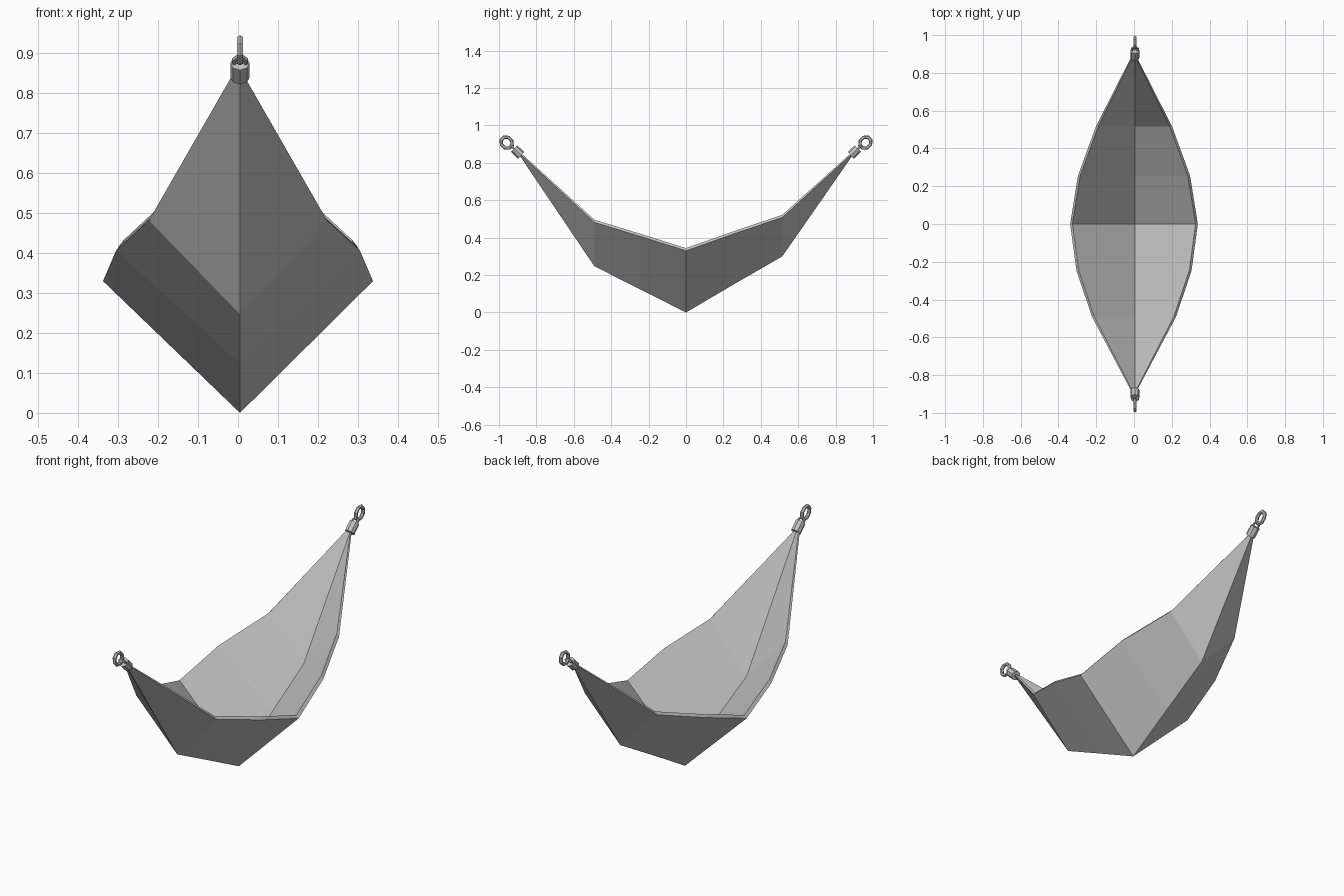
import bpy, bmesh, math
from mathutils import Vector, Matrix

cube = bpy.data.objects.get("Cube")
if cube:
    bpy.data.objects.remove(cube, do_unlink=True)


def material(name, value):
    mat = bpy.data.materials.new(name)
    mat.use_nodes = True
    colour = (value, value, value, 1)
    mat.diffuse_color = colour
    mat.node_tree.nodes["Principled BSDF"].inputs["Base Color"].default_value = colour
    return mat


GREY = material("light grey", 0.55)
KEEL_X = 0.005


def finish(name, bm):
    bmesh.ops.recalc_face_normals(bm, faces=bm.faces)
    mesh = bpy.data.meshes.new(name)
    bm.to_mesh(mesh)
    bm.free()
    mesh.materials.append(GREY)
    obj = bpy.data.objects.new(name, mesh)
    bpy.context.collection.objects.link(obj)
    return obj


# Hammock bed: V-shaped sections (y, keel height, rim half width, rim height)
sections = [
    (-0.885, 0.832, 0.014, 0.846),
    (-0.49, 0.247, 0.223, 0.482),
    (-0.245, 0.124, 0.305, 0.407),
    (0, 0, 0.338, 0.33),
    (0.255, 0.15, 0.297, 0.42),
    (0.515, 0.3, 0.202, 0.508),
    (0.885, 0.832, 0.014, 0.846),
]
bm = bmesh.new()
rings = []
for y, keel, half, rim in sections:
    tip = abs(y) > 0.8
    inset, lift, floor = (0.006, 0.008, 0.01) if tip else (0.012, 0.014, 0.018)
    outline = [
        (-half, rim), (KEEL_X, keel), (half, rim),
        (half - inset, rim + lift), (KEEL_X, keel + floor), (inset - half, rim + lift),
    ]
    rings.append([bm.verts.new((x, y, z)) for x, z in outline])
for a, b in zip(rings, rings[1:]):
    for i in range(6):
        j = (i + 1) % 6
        bm.faces.new((a[i], a[j], b[j], b[i]))
# Close both tips with two quads
for ring in (rings[0], rings[-1]):
    bm.faces.new((ring[0], ring[1], ring[4], ring[5]))
    bm.faces.new((ring[1], ring[2], ring[3], ring[4]))
finish("hammock_bed", bm)


def link(name, place, radius, stretch, tube, segments=8, sides=6):
    """Faceted ring in the local XY plane, stretched along local X."""
    bm = bmesh.new()
    loops = []
    for i in range(segments):
        a = math.tau * (i + 0.5) / segments
        loop = []
        for k in range(sides):
            b = math.tau * k / sides
            r = radius + tube * math.cos(b)
            loop.append(bm.verts.new((r * stretch * math.cos(a), r * math.sin(a),
                                      tube * math.sin(b))))
        loops.append(loop)
    for i in range(segments):
        p, q = loops[i], loops[(i + 1) % segments]
        for k in range(sides):
            m = (k + 1) % sides
            bm.faces.new((p[k], q[k], q[m], p[m]))
    bm.transform(place)
    finish(name, bm)


def frame(centre, x_axis, y_axis):
    z_axis = x_axis.cross(y_axis)
    return Matrix.Translation(centre) @ Matrix((x_axis, y_axis, z_axis)).transposed().to_4x4()


# End fittings: ferrule, small eye and hanging ring on each tip
for label, side in (("front", -1), ("back", 1)):
    axis = Vector((0, side * 0.72, 0.69)).normalized()
    across = Vector((1, 0, 0))
    upright = axis.cross(across)

    bm = bmesh.new()
    bmesh.ops.create_cone(bm, cap_ends=True, segments=8, radius1=0.024,
                          radius2=0.024, depth=0.052)
    bm.transform(frame((KEEL_X, side * 0.9, 0.858), across, upright))
    finish(label + "_ferrule", bm)

    link(label + "_eye", frame((KEEL_X, side * 0.924, 0.88), axis, across),
         0.016, 1.1, 0.006)
    link(label + "_ring", frame((KEEL_X, side * 0.959, 0.908), axis, upright),
         0.029, 1.12, 0.009)
